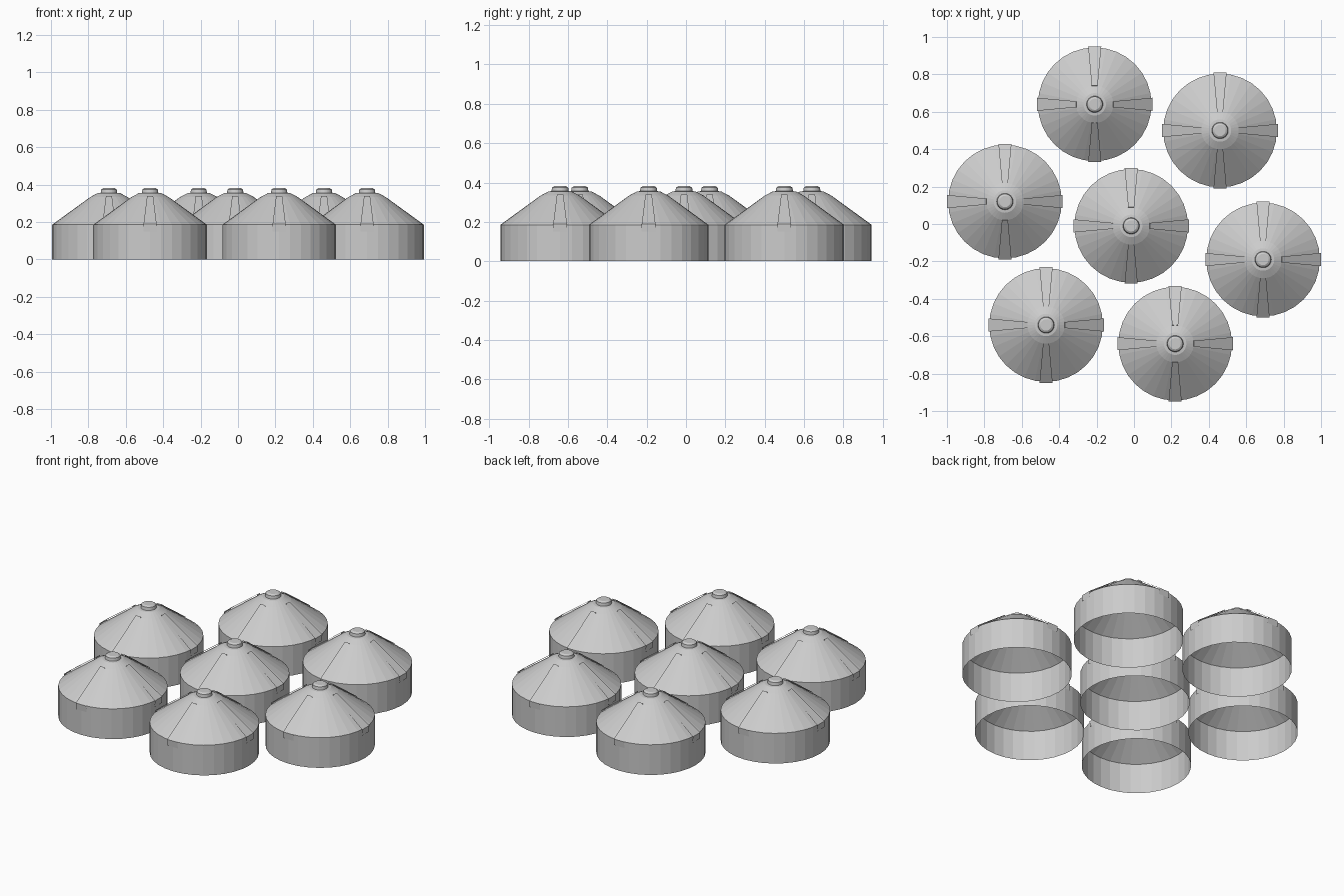
import bpy, bmesh, math

if "Cube" in bpy.data.objects:
    bpy.data.objects.remove(bpy.data.objects["Cube"])

SIDES = 32
WALL_R, WALL_Z = 0.304, 0.185
CENTRES = [(-0.21, 0.64), (0.46, 0.50), (-0.69, 0.12), (-0.015, -0.01),
           (0.69, -0.19), (-0.47, -0.54), (0.22, -0.64)]

canvas = bpy.data.materials.new("grey_canvas")
canvas.diffuse_color = (0.6, 0.6, 0.6, 1)
canvas.use_nodes = True
canvas.node_tree.nodes["Principled BSDF"].inputs["Base Color"].default_value = canvas.diffuse_color


def finish(bm, name):
    mesh = bpy.data.meshes.new(name)
    bm.to_mesh(mesh)
    bm.free()
    mesh.materials.append(canvas)
    return mesh


def lathe(name, profile, close_top=False):
    """Revolve (radius, height) points around z with flat sides."""
    bm = bmesh.new()
    rings = []
    for r, z in profile:
        rings.append([bm.verts.new((r * math.cos(a), r * math.sin(a), z))
                      for a in (2 * math.pi * i / SIDES for i in range(SIDES))])
    for low, high in zip(rings, rings[1:]):
        for i in range(SIDES):
            j = (i + 1) % SIDES
            bm.faces.new((low[i], low[j], high[j], high[i]))
    if close_top:
        bm.faces.new(rings[-1])
    return finish(bm, name)


def straps(name):
    """Four thin flaps running down the roof and over the eave."""
    path = [(0.307, 0.15, 0.035), (0.309, 0.188, 0.035), (0.10, 0.340, 0.016), (0.098, 0.330, 0.016)]
    bm = bmesh.new()
    for k in range(4):
        c, s = math.cos(k * math.pi / 2), math.sin(k * math.pi / 2)
        rows = [[bm.verts.new((r * c - w * s, r * s + w * c, z)) for w in (-h, h)]
                for r, z, h in path]
        for a, b in zip(rows, rows[1:]):
            bm.faces.new((a[0], a[1], b[1], b[0]))
    return finish(bm, name)


# Shared part shapes
parts = {
    "wall": lathe("wall", [(WALL_R, 0), (WALL_R, WALL_Z)]),
    "roof": lathe("roof", [(WALL_R, WALL_Z), (0.10, 0.333), (0.06, 0.354), (0.044, 0.356)]),
    "crown_cap": lathe("crown_cap", [(0.044, 0.356), (0.041, 0.374), (0.030, 0.381)], True),
    "roof_straps": straps("roof_straps"),
}

# Seven round tents: one in the middle, six around it
for n, (x, y) in enumerate(CENTRES, 1):
    for part, mesh in parts.items():
        obj = bpy.data.objects.new(f"tent_{n}_{part}", mesh)
        obj.location = (x, y, 0)
        bpy.context.collection.objects.link(obj)
